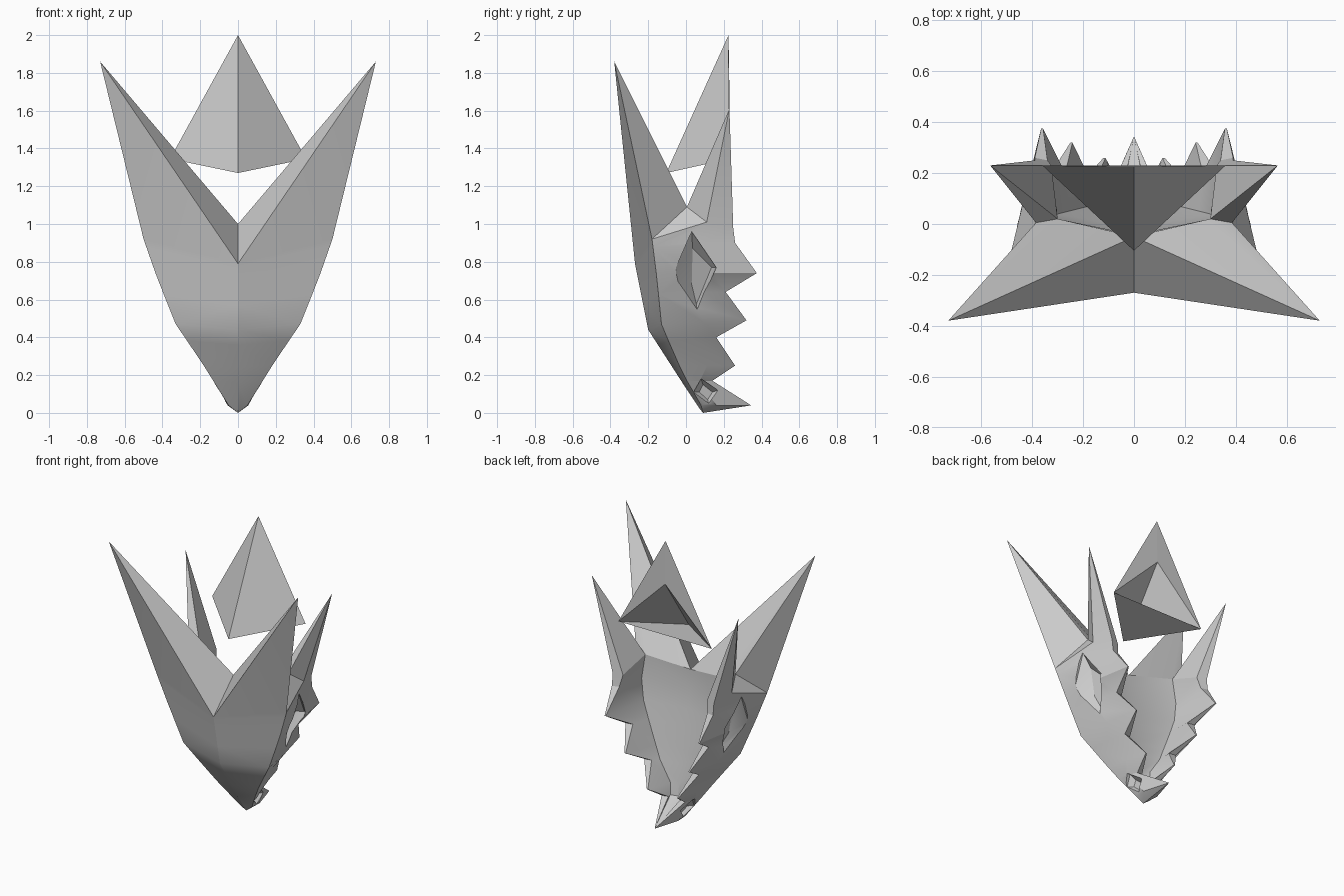
import bpy, bmesh, math

if "Cube" in bpy.data.objects:
    bpy.data.objects.remove(bpy.data.objects["Cube"])


def make_object(name, build):
    """Build a mesh mirrored in x from build(add_face)."""
    bm = bmesh.new()
    for s in (1, -1):
        def face(*pts):
            uniq = []
            for p in pts:
                if p not in uniq:
                    uniq.append(p)
            if len(uniq) > 2:
                bm.faces.new([bm.verts.new((s * x, y, z)) for x, y, z in uniq])
        build(face)
    bmesh.ops.remove_doubles(bm, verts=bm.verts, dist=0.0005)
    bmesh.ops.recalc_face_normals(bm, faces=bm.faces)
    me = bpy.data.meshes.new(name)
    bm.to_mesh(me)
    bm.free()
    ob = bpy.data.objects.new(name, me)
    bpy.context.collection.objects.link(ob)
    return ob


def interp(z, table):
    """Piecewise linear lookup; table rows start with z, descending."""
    for a, b in zip(table, table[1:]):
        if z >= b[0]:
            t = (z - b[0]) / (a[0] - b[0])
            return [q + (p - q) * t for p, q in zip(a[1:], b[1:])]
    return list(table[-1][1:])


# Front centre line (z, y) and front side crease (z, x, y)
centre = [(.79, -.27), (.44, -.20), (.13, 0), (0, .09)]
crease = [(.92, .5, -.18), (.72, .43, -.155), (.47, .33, -.13),
          (.28, .2, -.05), (.12, .1, .03), (.04, .05, .075)]
# Rows: crease z, centre z, jagged back edge point
rows = [(.92, .79, (.39, .25, .98)), (.88, .765, (.39, .26, .90)),
        (.74, .66, (.365, .375, .74)), (.63, .57, (.32, .21, .64)),
        (.47, .44, (.25, .32, .49)), (.38, .36, (.21, .16, .40)),
        (.25, .24, (.12, .26, .25)), (.17, .16, (.09, .14, .17))]
chin = (0, .345, .04)
bottom = (0, .09, 0)


def section(i, kz, cz, b):
    kx, ky = interp(kz, crease)
    c = (0, interp(cz, centre)[0], cz)
    k = (kx, ky, kz)
    w = ((kx + b[0]) / 2 + .01, (ky + b[1]) / 2, (kz + b[2]) / 2)
    spike = i in (2, 4, 6)
    inner = (b[0] - .008 if spike else max(.045, b[0] - .05),
             b[1] - (0 if spike else .01), b[2])
    t = (.92 - kz) / .75
    j = (max(.05, b[0] - .065), .02 + .08 * t, kz)
    m = (0, -.05 + .14 * t, kz)
    if i == 0:
        w, inner, j, m = (.43, .11, 1.01), (.325, .23, .98), (.30, .02, 1.05), (0, -.05, 1.0)
    return [c, k, w, b, inner, j, m]


def body(face):
    secs = [section(i, *r) for i, r in enumerate(rows)]
    secs.append([(0, .07, .025), (.05, .08, .04), (.055, .16, .04)] + [chin] * 4)
    for a, b in zip(secs, secs[1:]):
        for n in range(6):
            face(a[n], a[n + 1], b[n + 1], b[n])
    # chin underside
    c, k, w = secs[-1][:3]
    for p, q in ((c, k), (k, w), (w, chin)):
        face(p, q, bottom)
    # front horn
    c, k, w, b, inner, j, m = secs[0]
    p, tip = (.385, .005, 1.09), (.73, -.38, 1.86)
    for u, v in ((c, k), (k, p), (p, j), (j, m), (m, c)):
        face(u, v, tip)
    face(k, p, w)
    # back horn
    tip = (.565, .23, 1.61)
    for u, v in ((p, w), (w, b), (b, inner), (inner, j), (j, p)):
        face(u, v, tip)


def recess(outer, floor):
    """Cutter: floor ring, surface ring, then straight outwards."""
    far = [(.8, y, z) for x, y, z in outer]

    def build(face):
        for a, b in ((floor, outer), (outer, far)):
            for n in range(4):
                m = (n + 1) % 4
                face(a[n], a[m], b[m], b[n])
        face(*floor)
        face(*far)
    return build


helmet = make_object("helmet_body", body)

# Eye and nostril recesses
eye = recess([(.445, .03, .96), (.40, .16, .77), (.34, .06, .54), (.435, -.07, .73)],
             [(.385, .035, .87), (.35, .135, .77), (.295, .055, .575), (.35, .03, .68)])
nostril = recess([(.10, .08, .18), (.08, .17, .12), (.06, .12, .05), (.09, .04, .11)],
                 [(.06, .09, .15), (.05, .14, .11), (.04, .115, .07), (.06, .07, .11)])
for name, shape in (("eye_cutter", eye), ("nostril_cutter", nostril)):
    cutter = make_object(name, shape)
    cutter.hide_render = True
    mod = helmet.modifiers.new(name, 'BOOLEAN')
    mod.operation = 'DIFFERENCE'
    mod.solver = 'EXACT'
    mod.object = cutter
    bpy.context.view_layer.objects.active = helmet
    bpy.ops.object.modifier_apply(modifier=name)
    bpy.data.objects.remove(cutter)

bpy.ops.object.select_all(action='DESELECT')
helmet.select_set(True)
bpy.context.view_layer.objects.active = helmet
bpy.ops.object.shade_smooth_by_angle(angle=math.radians(25))


# Floating crest: tetrahedron with a hollow in its back
def crest(face):
    apex, front, side = (0, .225, 2.0), (0, -.105, 1.27), (.36, .23, 1.345)
    notch, deep, back = (0, .23, 1.70), (0, -.03, 1.32), (0, .23, 1.345)
    face(apex, front, side)
    face(apex, side, notch)
    face(notch, side, deep)
    face(deep, side, back)
    face(back, side, front)


make_object("floating_crest", crest)
